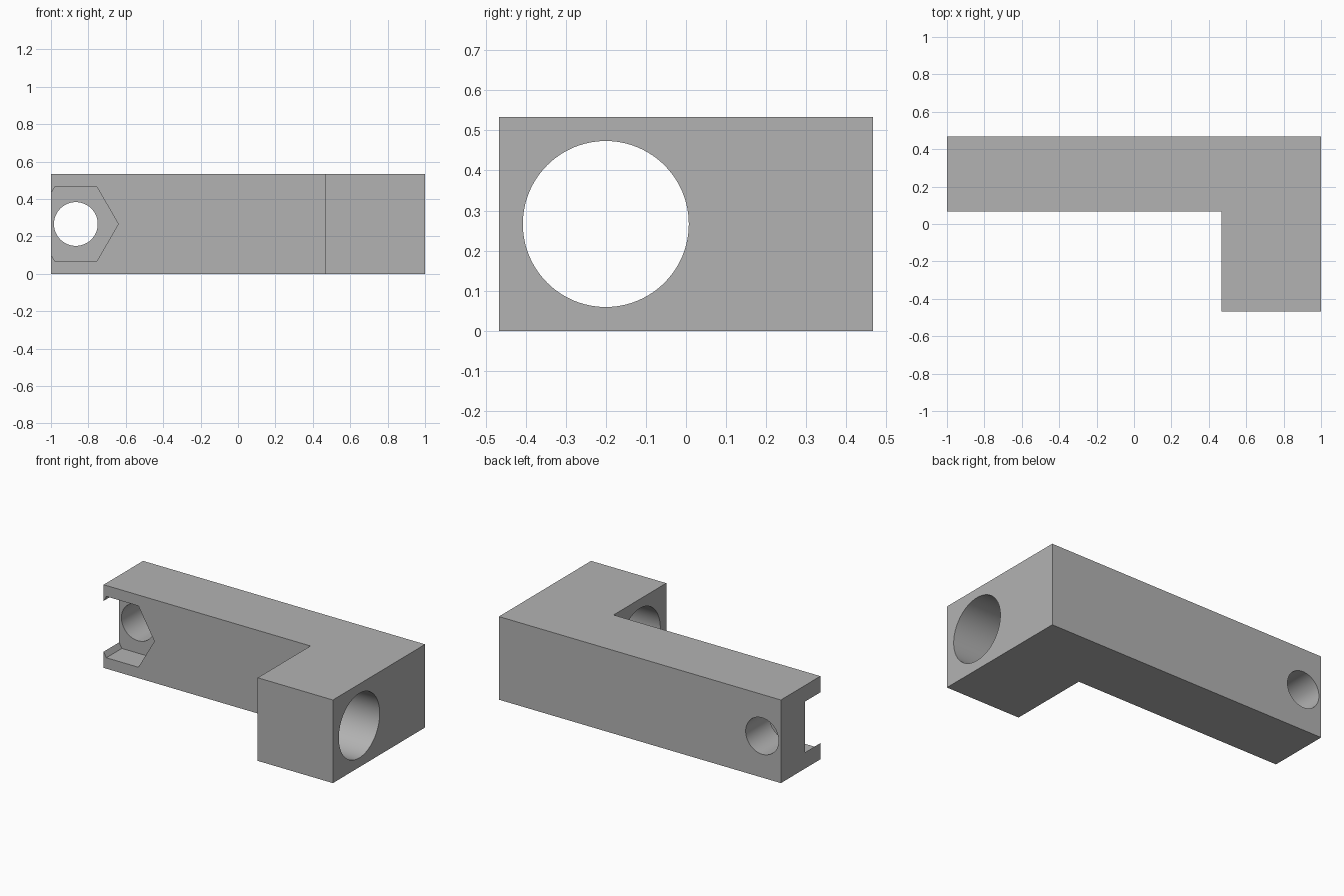
import bpy
import bmesh
from math import cos, sin, tau, radians
from mathutils import Vector

default = bpy.data.objects.get("Cube")
if default:
    bpy.data.objects.remove(default, do_unlink=True)

HEIGHT = 0.533
MID = HEIGHT / 2

grey = bpy.data.materials.new("grey plastic")
grey.use_nodes = True
colour = (0.45, 0.45, 0.45, 1)
grey.diffuse_color = colour
grey.node_tree.nodes["Principled BSDF"].inputs["Base Color"].default_value = colour


def prism(name, points, sweep):
    """Extrude a closed outline along a vector."""
    bm = bmesh.new()
    face = bm.faces.new([bm.verts.new(p) for p in points])
    extruded = bmesh.ops.extrude_face_region(bm, geom=[face])["geom"]
    moved = [v for v in extruded if isinstance(v, bmesh.types.BMVert)]
    bmesh.ops.translate(bm, verts=moved, vec=Vector(sweep))
    bmesh.ops.recalc_face_normals(bm, faces=bm.faces)
    mesh = bpy.data.meshes.new(name)
    bm.to_mesh(mesh)
    bm.free()
    mesh.materials.append(grey)
    obj = bpy.data.objects.new(name, mesh)
    bpy.context.collection.objects.link(obj)
    return obj


def ring(centre, radius, sides, across):
    """Regular polygon spanned by the given horizontal direction and z."""
    up = Vector((0, 0, 1))
    return [Vector(centre) + radius * (cos(tau * i / sides) * Vector(across)
            + sin(tau * i / sides) * up) for i in range(sides)]


# L-shaped body: long arm at the back, short leg forward
outline = [(-1, 0.067), (0.467, 0.067), (0.467, -0.467),
           (1, -0.467), (1, 0.467), (-1, 0.467)]
bracket = prism("bracket", [(x, y, 0) for x, y in outline], (0, 0, HEIGHT))

# Rod bore through the leg, bolt hole and hexagonal nut pocket in the arm
bolt_x = -0.867
cutters = [
    prism("rod_bore", ring((0.3, -0.2, MID), 0.207, 96, (0, 1, 0)), (1, 0, 0)),
    prism("bolt_hole", ring((bolt_x, -0.1, MID), 0.117, 64, (1, 0, 0)), (0, 0.8, 0)),
    prism("nut_pocket", ring((bolt_x, -0.1, MID), 0.227, 6, (1, 0, 0)), (0, 0.324, 0)),
]

bpy.context.view_layer.objects.active = bracket
for cutter in cutters:
    cutter.hide_render = True
    cut = bracket.modifiers.new(cutter.name, "BOOLEAN")
    cut.operation = "DIFFERENCE"
    cut.solver = "EXACT"
    cut.object = cutter
    bpy.ops.object.modifier_apply(modifier=cut.name)
    bpy.data.objects.remove(cutter, do_unlink=True)

# Smooth bores, crisp edges
bpy.ops.object.select_all(action="DESELECT")
bracket.select_set(True)
bpy.ops.object.shade_smooth_by_angle(angle=radians(30))
